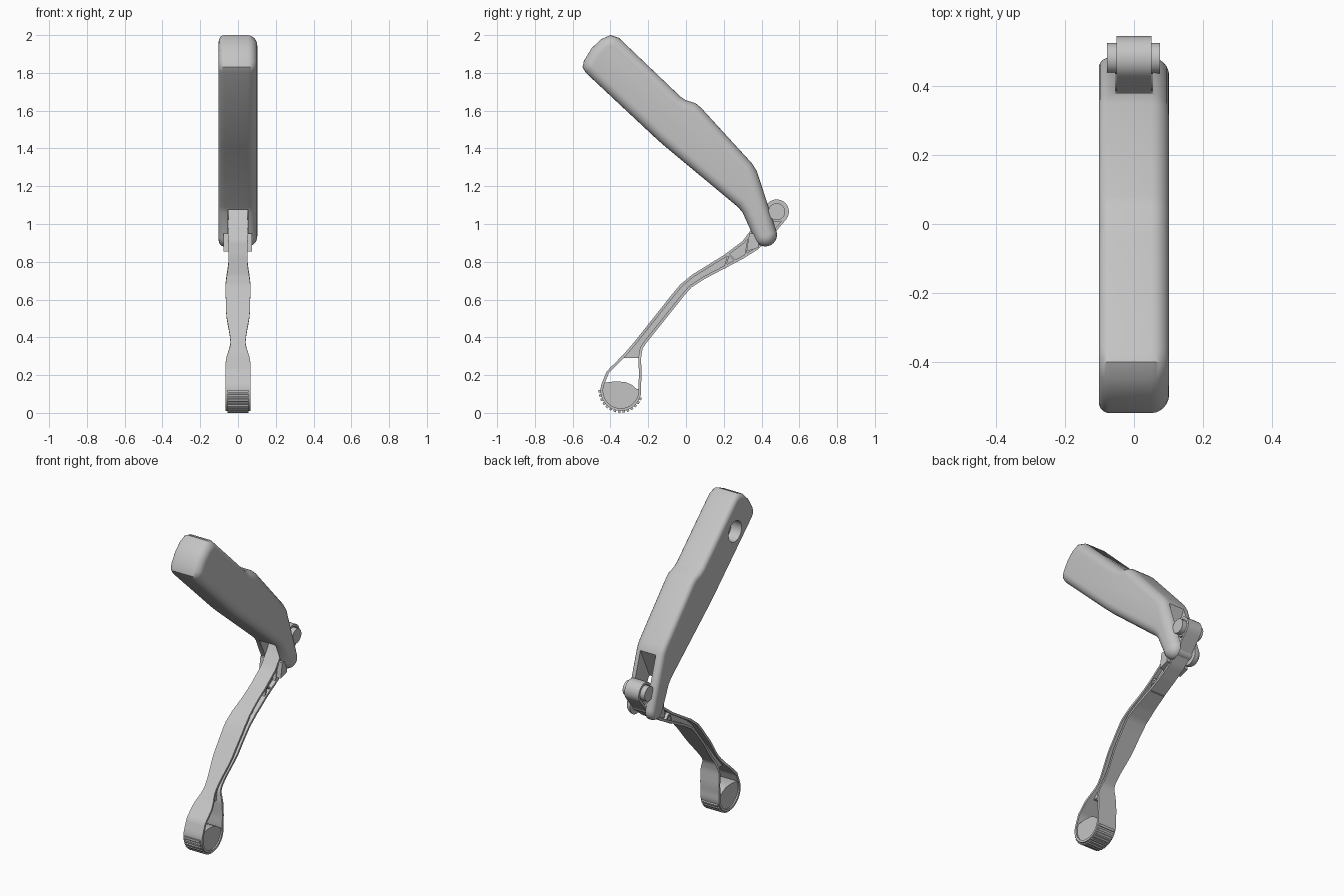
import bpy, bmesh
from math import sin, cos, radians, pi
from mathutils import Vector

cube = bpy.data.objects.get("Cube")
if cube:
    bpy.data.objects.remove(cube)

GREY = (0.55, 0.55, 0.55, 1)
mat = bpy.data.materials.new("light grey")
mat.use_nodes = True
mat.diffuse_color = GREY
mat.node_tree.nodes["Principled BSDF"].inputs["Base Color"].default_value = GREY


def arc(cy, cz, r, a0, a1, n):
    """Points on an arc in the side plane, angles in degrees."""
    angles = [radians(a0 + (a1 - a0) * i / n) for i in range(n + 1)]
    return [(cy + r * cos(a), cz + r * sin(a)) for a in angles]


def inset(pts, d):
    """Move a closed clockwise outline inward by d."""
    out = []
    for i, p in enumerate(pts):
        p = Vector(p)
        a = (p - Vector(pts[i - 1])).normalized()
        b = (Vector(pts[(i + 1) % len(pts)]) - p).normalized()
        na, nb = Vector((a.y, -a.x)), Vector((b.y, -b.x))
        out.append(p + (na + nb) * d / (1 + na.dot(nb)))
    return out


def densify(pts, step):
    out = []
    for i, p in enumerate(pts):
        p, q = Vector(p), Vector(pts[(i + 1) % len(pts)])
        n = max(1, round((q - p).length / step))
        out += [p.lerp(q, k / n) for k in range(n)]
    return out


def loft(name, loops, ring=False, angle=35):
    """Skin a row of equal loops, capped at the ends or joined into a ring."""
    bm = bmesh.new()
    rows = [[bm.verts.new(v) for v in loop] for loop in loops]
    n = len(rows[0])
    pairs = list(zip(rows, rows[1:])) + ([(rows[-1], rows[0])] if ring else [])
    for a, b in pairs:
        for i in range(n):
            j = (i + 1) % n
            bm.faces.new((a[i], a[j], b[j], b[i]))
    if not ring:
        bm.faces.new(rows[0])
        bm.faces.new(rows[-1])
    bmesh.ops.recalc_face_normals(bm, faces=bm.faces)
    mesh = bpy.data.meshes.new(name)
    bm.to_mesh(mesh)
    bm.free()
    obj = bpy.data.objects.new(name, mesh)
    bpy.context.collection.objects.link(obj)
    mesh.materials.append(mat)
    smooth(obj, angle)
    return obj


def smooth(obj, angle):
    bpy.ops.object.select_all(action='DESELECT')
    obj.select_set(True)
    bpy.context.view_layer.objects.active = obj
    bpy.ops.object.shade_smooth_by_angle(angle=radians(angle))


def prism(name, pts, x0, x1):
    return loft(name, [[(x, y, z) for y, z in pts] for x in (x0, x1)])


def cut(obj, cutter):
    cutter.hide_render = True
    mod = obj.modifiers.new("cut", 'BOOLEAN')
    mod.object = cutter
    mod.solver = 'EXACT'
    bpy.context.view_layer.objects.active = obj
    bpy.ops.object.modifier_apply(modifier=mod.name)
    bpy.data.objects.remove(cutter)


# Handle: clockwise side outline, with a wide round on +x and a tight one on -x
outline = [(-.53, 1.80), (-.548, 1.83), (-.54, 1.865), (-.50, 1.93), (-.45, 1.978),
           (-.40, 2.0), (-.355, 1.985), (-.03, 1.675), (.0, 1.655), (.05, 1.64),
           (.08, 1.615), (.35, 1.32), (.375, 1.28)]
outline += arc(.42, .943, .062, 15, -165, 12)
outline += [(.30, 1.06), (.275, 1.09), (-.11, 1.41), (-.15, 1.445)]
layers = []
for side, r in ((-1, .03), (1, .052)):
    steps = [i / 6 * pi / 2 for i in range(7)]
    part = [[(side * (.102 - r + r * sin(a)), y, z)
             for y, z in inset(outline, r * (1 - cos(a)))] for a in steps]
    layers += part[::-1] if side < 0 else part
handle = loft("handle", layers)
cut(handle, prism("fork_slot_cutter",
                  [(.26, 1.016), (.40, 1.31), (.6, 1.31), (.6, .8), (.26, .8)], -.054, .054))
cut(handle, prism("hole_cutter", arc(-.345, 1.785, .065, 0, 345, 23), -.2, -.03))
smooth(handle, 35)

# Arm rim: one closed strap round the top eye, the arm and the foot
FOOT = (-.345, .118)
EYE = (.48, 1.065)
rim = [(-.42, .22), (-.33, .31), (-.27, .38), (-.08, .62), (-.03, .68), (.03, .73),
       (.2, .835), (.30, .91), (.36, .99)]
rim += arc(*EYE, .065, 150, -40, 12)
rim += [(.45, .93), (.38, .865), (.30, .815), (.1, .71), (.03, .665), (-.01, .62),
        (-.21, .37), (-.23, .34), (-.238, .29), (-.235, .2)]
rim += arc(*FOOT, .108, 10, -205, 22)
rim = densify(rim, .02)

WIDTHS = [(0, .065), (.27, .065), (.37, .04), (.55, .063), (.66, .066), (.81, .05), (1.3, .05)]


def half_width(z):
    for (z0, w0), (z1, w1) in zip(WIDTHS, WIDTHS[1:]):
        if z <= z1:
            t = max(0, (z - z0) / (z1 - z0))
            return w0 + (w1 - w0) * t * t * (3 - 2 * t)
    return WIDTHS[-1][1]


inner = inset(rim, .014)
loops = []
for p, q in zip(rim, inner):
    w = half_width(p[1])
    loops.append([(-w, *p), (w, *p), (w, *q), (-w, *q)])
loft("arm_rim", loops, ring=True)

# Recessed web inside the arm, stopping above the foot opening
web = [q for q in inset(rim, .007) if q[1] > .285]
prism("arm_web", web, -.025, .025)

# Diagonal truss ribs below the joint
truss = [(.205, .765), (.225, .84), (.262, .805), (.235, .79), (.315, .835), (.335, .945)]
for i, (a, b) in enumerate(zip(truss, truss[1:])):
    a, b = Vector(a), Vector(b)
    d = (b - a).normalized() * .005
    n = Vector((d.y, -d.x))
    prism(f"truss_rib_{i + 1}", [a + n, b + n, b - n, a - n], -.045, .045)

# Stop block beside the joint and pivot pin through the eye
prism("stop_block", [(.32, .855), (.335, .95), (.385, .95), (.385, .875)], -.078, .075)
prism("eye_pin", arc(*EYE, .045, 0, 345, 23), -.078, .076)
prism("eye_core", arc(*EYE, .055, 0, 345, 23), -.045, .045)
prism("joint_pin", arc(.42, .943, .035, 0, 345, 23), -.06, .06)

# Foot pad, with a wavy top edge below the opening
pad = arc(*FOOT, .1, 155, 365, 22) + [(-.26, .125), (-.285, .148), (-.32, .163), (-.37, .167)]
prism("foot_pad", pad, -.056, .056)

# Grip teeth round the bottom of the foot
for i in range(14):
    a = 178 + i * 12
    pts = arc(*FOOT, .118, a, a + 7, 2) + arc(*FOOT, .1, a + 7, a, 2)
    prism(f"grip_tooth_{i + 1}", pts, -.056, .056)
